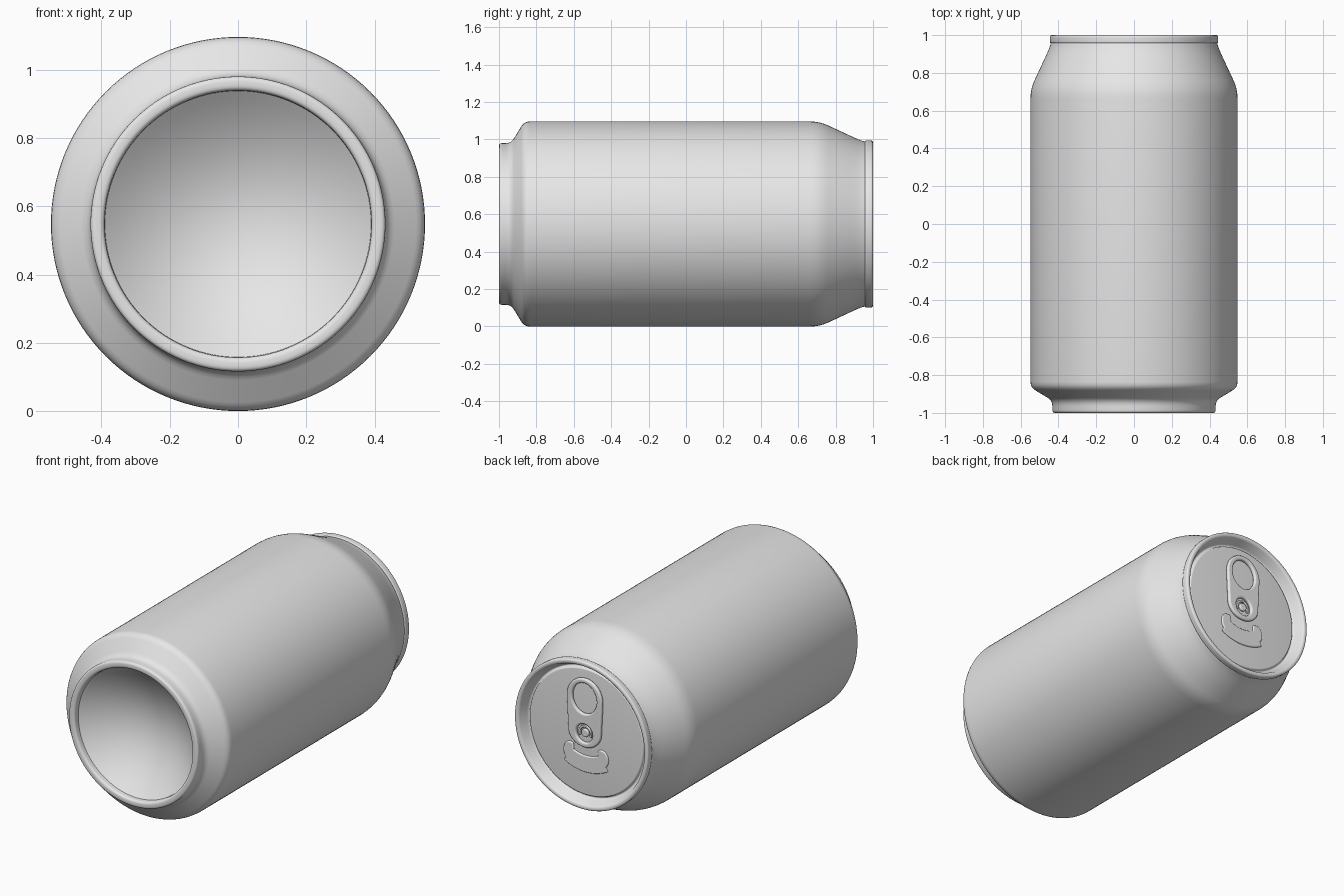
import bpy, bmesh, math
from mathutils import Matrix, Vector

cube = bpy.data.objects.get("Cube")
if cube:
    bpy.data.objects.remove(cube, do_unlink=True)

R = 0.548          # body radius, also height of the can's axis
PANEL_Y = 0.95     # lid panel plane
SEGMENTS = 128

metal = bpy.data.materials.new("plain grey")
metal.use_nodes = True
GREY = (0.8, 0.8, 0.8, 1)
metal.diffuse_color = GREY
metal.node_tree.nodes["Principled BSDF"].inputs["Base Color"].default_value = GREY


def smooth(obj, angle=40):
    bpy.ops.object.select_all(action="DESELECT")
    obj.select_set(True)
    bpy.context.view_layer.objects.active = obj
    bpy.ops.object.shade_smooth_by_angle(angle=math.radians(angle))


def rounded(points, steps=4):
    """Round corners given as (y, radius, corner size)."""
    out = []
    for i, (y, r, size) in enumerate(points):
        p = Vector((y, r))
        if size == 0 or i in (0, len(points) - 1):
            out.append(p)
            continue
        a, b = (Vector(points[j][:2]) - p for j in (i - 1, i + 1))
        a = p + a.normalized() * min(size, a.length * 0.49)
        b = p + b.normalized() * min(size, b.length * 0.49)
        for k in range(steps + 1):
            t = k / steps
            out.append(a * (1 - t) ** 2 + p * 2 * t * (1 - t) + b * t * t)
    return out


def lathe(name, profile):
    """Spin a (y, radius) profile around the can's axis."""
    bm = bmesh.new()
    verts = [bm.verts.new((r, y, 0)) for y, r in profile]
    edges = [bm.edges.new(pair) for pair in zip(verts, verts[1:])]
    bmesh.ops.spin(bm, geom=verts + edges, cent=(0, 0, 0), axis=(0, 1, 0),
                   angle=math.tau, steps=SEGMENTS, use_duplicate=False)
    bmesh.ops.remove_doubles(bm, verts=bm.verts, dist=0.0002)
    bmesh.ops.recalc_face_normals(bm, faces=bm.faces)
    # Make the shell face away from the inside of the can
    wide = max(bm.faces, key=lambda f: f.calc_center_median().xz.length)
    if wide.normal.xz.dot(wide.calc_center_median().xz) < 0:
        bmesh.ops.reverse_faces(bm, faces=bm.faces)
    bmesh.ops.translate(bm, verts=bm.verts, vec=(0, 0, R))
    mesh = bpy.data.meshes.new(name)
    bm.to_mesh(mesh)
    bm.free()
    obj = bpy.data.objects.new(name, mesh)
    bpy.context.collection.objects.link(obj)
    mesh.materials.append(metal)
    smooth(obj)
    return obj


def plate(name, outlines, y, half_depth, bevel):
    """Flat bevelled plate on the lid; later outlines become holes."""
    curve = bpy.data.curves.new(name, "CURVE")
    curve.dimensions = "2D"
    curve.fill_mode = "BOTH"
    curve.extrude = half_depth - bevel
    curve.bevel_depth = bevel
    curve.bevel_resolution = 3
    curve.offset = -bevel
    for outline in outlines:
        spline = curve.splines.new("POLY")
        spline.points.add(len(outline) - 1)
        for point, (x, z) in zip(spline.points, outline):
            point.co = (x, z, 0, 1)
        spline.use_cyclic_u = True
    source = bpy.data.objects.new(name + " outline", curve)
    bpy.context.collection.objects.link(source)
    bpy.context.view_layer.update()
    mesh = bpy.data.meshes.new_from_object(
        source.evaluated_get(bpy.context.evaluated_depsgraph_get()))
    bpy.data.objects.remove(source)
    mesh.transform(Matrix.Translation((0, y, R)) @ Matrix.Rotation(math.pi / 2, 4, "X"))
    mesh.materials.clear()
    mesh.materials.append(metal)
    obj = bpy.data.objects.new(name, mesh)
    bpy.context.collection.objects.link(obj)
    smooth(obj)
    return obj


def arc(cx, cz, rx, rz, start, end, steps=24):
    angles = [math.radians(start + (end - start) * i / steps) for i in range(steps + 1)]
    return [(cx + rx * math.cos(a), cz + rz * math.sin(a)) for a in angles]


def loop(cx, cz, rx, rz):
    return arc(cx, cz, rx, rz, 0, 360, 40)[:-1]


# Body: domed base, foot ring, straight wall and tapered neck
dome_edge, dome_depth, dome_r = -0.965, 0.165, 0.39
dome = [(dome_edge + dome_depth * (1 - (i / 16) ** 2), dome_r * i / 16) for i in range(17)]
base_and_wall = rounded([
    (dome_edge, dome_r, 0), (-1, 0.392, 0.015), (-1, 0.432, 0.015), (-0.935, 0.432, 0.03),
    (-0.865, R, 0.03), (0.715, R, 0.05), (0.925, 0.45, 0.05), (0.96, 0.44, 0.01),
    (0.965, 0.43, 0)])
lathe("can_body", dome + [tuple(p) for p in base_and_wall[1:]])

# Lid: rolled rim, sloping inner wall, groove and flat panel
lathe("lid", [tuple(p) for p in rounded([
    (0.957, 0.425, 0), (0.957, 0.446, 0.008), (1, 0.446, 0.012), (1, 0.42, 0.012),
    (0.935, 0.395, 0.012), (0.935, 0.383, 0.006), (PANEL_Y, 0.378, 0.006), (PANEL_Y, 0, 0)])])

# Pull tab with a finger hole and a hole around the rivet
tab_outline = (arc(0, 0.205, 0.118, 0.125, 0, 180)
               + arc(0, 0.01, 0.108, 0.095, 180, 360))
plate("pull_tab", [tab_outline, loop(0, 0.21, 0.082, 0.092), loop(0, 0.0, 0.055, 0.055)],
      PANEL_Y + 0.012, 0.012, 0.01)

# Rivet and the tongue ring around it
plate("rivet", [loop(0, 0, 0.024, 0.024)], PANEL_Y + 0.008, 0.01, 0.006)
plate("rivet_ring", [arc(0, 0, 0.045, 0.045, -30, 210) + arc(0, 0, 0.032, 0.032, 210, -30)],
      PANEL_Y + 0.006, 0.008, 0.004)

# Bean-shaped mouth curving around the rivet
mouth = (arc(0, 0.05, 0.29, 0.29, 240, 300) + arc(0.105, -0.135, 0.045, 0.055, -50, 120, 12)
         + arc(0, 0.05, 0.19, 0.19, 295, 245) + arc(-0.105, -0.135, 0.045, 0.055, 60, 230, 12))
plate("mouth_panel", [mouth], PANEL_Y, 0.009, 0.007)
